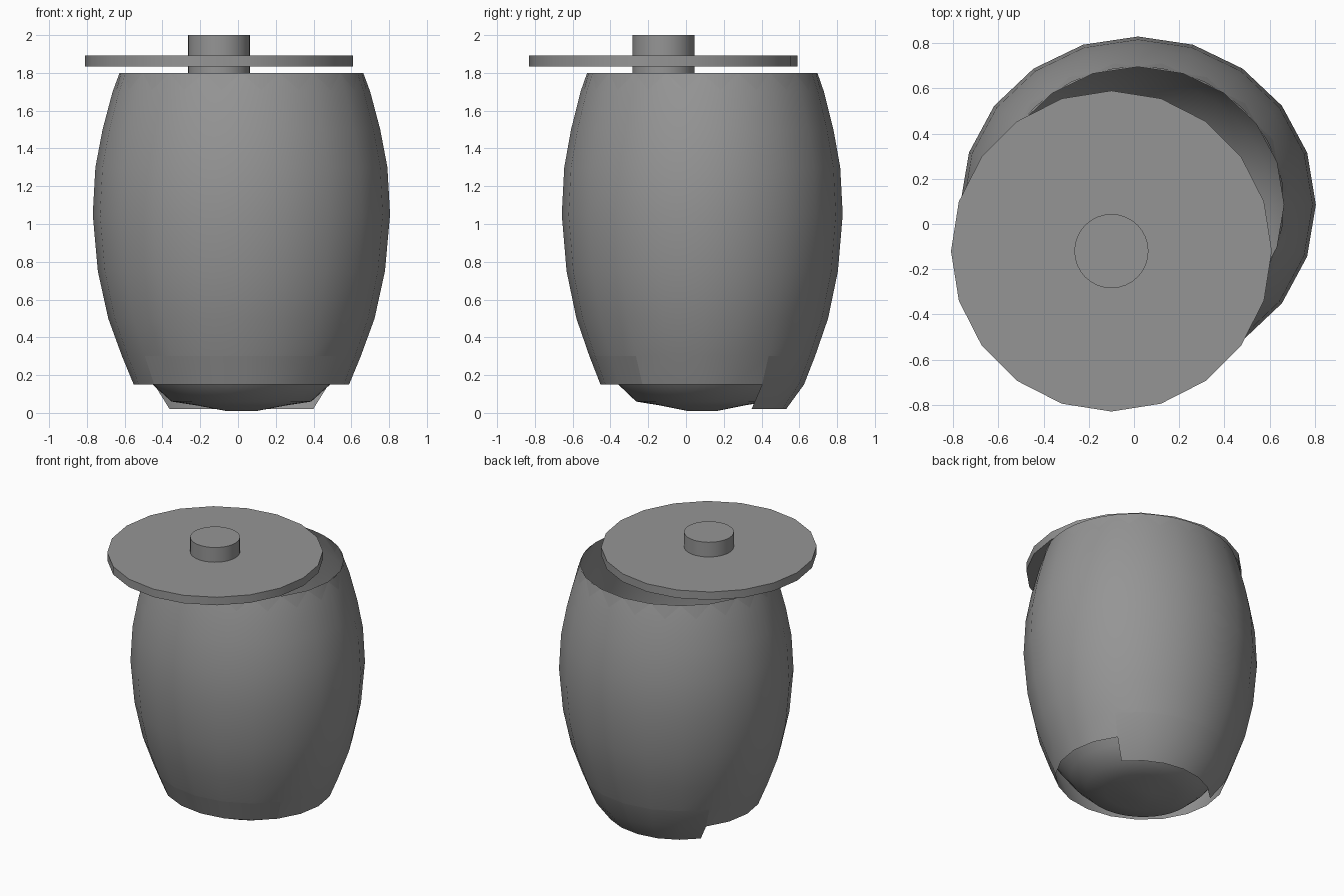
import bpy, bmesh, math

cube = bpy.data.objects.get("Cube")
if cube:
    bpy.data.objects.remove(cube, do_unlink=True)

SIDES = 20
JAR_X, JAR_Y = 0.018, 0.086
LID_X, LID_Y = -0.1, -0.12
DEPTH = 0.945  # the jar is slightly oval

grey = bpy.data.materials.new("stone_grey")
grey.use_nodes = True
colour = (0.3, 0.3, 0.3, 1)
grey.diffuse_color = colour
grey.node_tree.nodes["Principled BSDF"].inputs["Base Color"].default_value = colour


def finish(name, bm, angle):
    mesh = bpy.data.meshes.new(name)
    bm.to_mesh(mesh)
    bm.free()
    mesh.materials.append(grey)
    obj = bpy.data.objects.new(name, mesh)
    bpy.context.collection.objects.link(obj)
    bpy.ops.object.select_all(action='DESELECT')
    obj.select_set(True)
    bpy.context.view_layer.objects.active = obj
    bpy.ops.object.shade_smooth_by_angle(angle=math.radians(angle))
    return obj


def lathe(profile, sides, cap_bottom=False):
    """Oval rings from (radius, height) pairs, listed bottom to top."""
    bm = bmesh.new()
    rings = []
    for r, z in profile:
        ring = []
        for i in range(sides):
            a = 2 * math.pi * i / sides
            ring.append(bm.verts.new((JAR_X + r * math.cos(a),
                                      JAR_Y + r * DEPTH * math.sin(a), z)))
        rings.append(ring)
    for low, high in zip(rings, rings[1:]):
        for i in range(sides):
            j = (i + 1) % sides
            bm.faces.new((low[i], low[j], high[j], high[i]))
    if cap_bottom:
        bm.faces.new(rings[0][::-1])
    return bm


# Outer shell: foot remains only along the back
outer = [(0.47, 0.02), (0.57, 0.15), (0.632, 0.3), (0.705, 0.5), (0.76, 0.75),
         (0.787, 1.05), (0.773, 1.3), (0.735, 1.5), (0.682, 1.7), (0.645, 1.8)]
bm = lathe(outer, SIDES)
missing, lining = [], []
for f in bm.faces:
    c = f.calc_center_median()
    side = math.sin(math.atan2((c.y - JAR_Y) / DEPTH, c.x - JAR_X))
    if c.z < 0.14 and side < 0.58:
        missing.append(f)
    elif c.z > 0.28 or abs(side) < 0.58:
        lining.append(f)
bmesh.ops.reverse_faces(bm, faces=lining)
bmesh.ops.delete(bm, geom=missing, context='FACES')
finish("jar_outer_shell", bm, 40)

# Rounded body, with a shallow bowl underneath and a tapered collar
body = [(0.08, 0.01), (0.24, 0.04), (0.37, 0.06), (0.47, 0.15), (0.59, 0.3),
        (0.672, 0.5), (0.726, 0.75), (0.753, 1.05), (0.742, 1.3), (0.71, 1.5),
        (0.685, 1.65), (0.67, 1.71), (0.645, 1.8)]
finish("jar_body", lathe(body, SIDES * 2, True), 60)


def disc(name, radius, low, high, sides):
    bm = bmesh.new()
    bmesh.ops.create_cone(bm, cap_ends=True, segments=sides, radius1=radius,
                          radius2=radius, depth=high - low)
    bmesh.ops.translate(bm, verts=bm.verts, vec=(LID_X, LID_Y, (low + high) / 2))
    return finish(name, bm, 30)


# Lid, set askew, and its handle
disc("lid", 0.71, 1.835, 1.893, SIDES)
disc("lid_handle", 0.164, 1.795, 2.0, 32)
